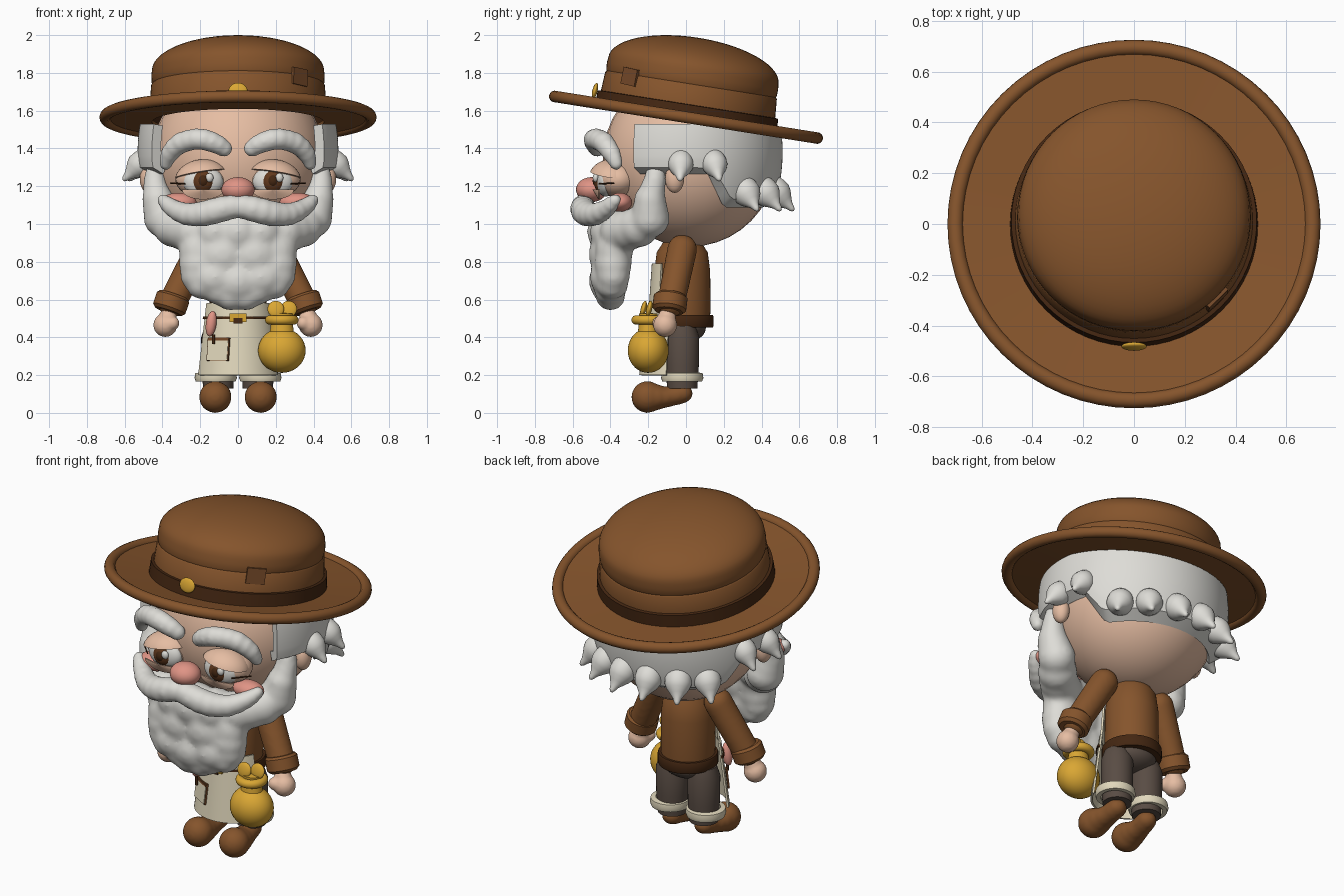
import bpy, bmesh, math
from math import sin, cos, radians, pi, sqrt
from mathutils import Matrix, Vector

if "Cube" in bpy.data.objects:
    bpy.data.objects.remove(bpy.data.objects["Cube"])

def mat(name, r, g, b):
    m = bpy.data.materials.new(name)
    m.diffuse_color = (r, g, b, 1)
    m.use_nodes = True
    m.node_tree.nodes["Principled BSDF"].inputs["Base Color"].default_value = m.diffuse_color
    return m

BROWN = mat("leather_brown", .235, .089, .025)
PATCH = mat("patch_brown", .18, .068, .022)
DARK = mat("dark_brown", .058, .02, .006)
SKIN = mat("skin", .79, .51, .365)
WHITE = mat("white_hair", .73, .72, .68)
PINK = mat("pink", .74, .295, .235)
BEIGE = mat("beige_cloth", .75, .68, .50)
GREY = mat("trouser_grey", .10, .073, .058)
GOLD = mat("gold", .70, .385, .034)
IRIS = mat("iris_brown", .12, .04, .012)

def T(x, y, z): return Matrix.Translation((x, y, z))
def R(deg, ax): return Matrix.Rotation(radians(deg), 4, ax)
def S(x, y, z): return Matrix.Diagonal((x, y, z, 1))

def finish(name, bm, col):
    bmesh.ops.recalc_face_normals(bm, faces=bm.faces[:])
    me = bpy.data.meshes.new(name)
    bm.to_mesh(me); bm.free()
    me.materials.append(col)
    ob = bpy.data.objects.new(name, me)
    bpy.context.collection.objects.link(ob)
    return ob

def ball(name, c, s, col, rot=Matrix.Identity(4), cut=None):
    """Ellipsoid, optionally keeping only the part above a (point, normal) plane."""
    bm = bmesh.new()
    bmesh.ops.create_uvsphere(bm, u_segments=32, v_segments=20, radius=1, matrix=T(*c) @ rot @ S(*s))
    if cut:
        res = bmesh.ops.bisect_plane(bm, geom=bm.verts[:] + bm.edges[:] + bm.faces[:], plane_co=cut[0], plane_no=cut[1], clear_inner=True)
        bmesh.ops.contextual_create(bm, geom=[e for e in res['geom_cut'] if isinstance(e, bmesh.types.BMEdge)])
    return finish(name, bm, col)

def box(name, m, s, col):
    bm = bmesh.new()
    bmesh.ops.create_cube(bm, size=1, matrix=m @ S(*s))
    return finish(name, bm, col)

def spin(bm, prof, m, n=48, closed=False):
    """Revolve an (r, z) profile around the local z axis."""
    rings = []
    for r, z in prof:
        if r < 1e-5:
            rings.append([bm.verts.new(m @ Vector((0, 0, z)))] * n)
        else:
            rings.append([bm.verts.new(m @ Vector((r * cos(2 * pi * i / n), r * sin(2 * pi * i / n), z))) for i in range(n)])
    for a, b in zip(rings, rings[1:] + rings[:1] if closed else rings[1:]):
        for i in range(n):
            j = (i + 1) % n
            vs = list(dict.fromkeys((a[i], a[j], b[j], b[i])))
            if len(vs) > 2: bm.faces.new(vs)

def lathe(name, prof, col, m=Matrix.Identity(4), n=48, closed=False):
    bm = bmesh.new()
    spin(bm, prof, m, n, closed)
    return finish(name, bm, col)

def ring(name, R0, r, col, m, k=14):
    return lathe(name, [(R0 + r * cos(2 * pi * i / k), r * sin(2 * pi * i / k)) for i in range(k)], col, m, 64, True)

def along(a, b):
    """Matrix with its origin at a and local z pointing to b."""
    a, b = Vector(a), Vector(b)
    return Matrix.Translation(a) @ (b - a).to_track_quat('Z', 'Y').to_matrix().to_4x4()

def blob(name, balls, col, voxel=.014, smooth=6, mirror=False):
    """Melt (x, y, z, rx, ry, rz) lumps into one soft form."""
    bm = bmesh.new()
    for x, y, z, *r in balls:
        for sx in ((1, -1) if mirror and x else (1,)):
            r3 = r if len(r) == 3 else r * 3
            bmesh.ops.create_icosphere(bm, subdivisions=3, radius=1, matrix=T(sx * x, y, z) @ S(*r3))
    ob = finish(name, bm, col)
    md = ob.modifiers.new("melt", 'REMESH')
    md.mode, md.voxel_size, md.use_smooth_shade = 'VOXEL', voxel, True
    md = ob.modifiers.new("soften", 'SMOOTH')
    md.iterations, md.factor = smooth, .5
    return ob

def shell(name, f, a0, a1, n, m, thick, col):
    """Curved sheet: f(angle from front in degrees, height 0..1) gives a point."""
    bm = bmesh.new()
    g = [[bm.verts.new(f(a0 + (a1 - a0) * i / n, j / m)) for j in range(m + 1)] for i in range(n + 1)]
    for i in range(n):
        for j in range(m):
            bm.faces.new((g[i][j], g[i + 1][j], g[i + 1][j + 1], g[i][j + 1]))
    ob = finish(name, bm, col)
    md = ob.modifiers.new("thick", 'SOLIDIFY')
    md.thickness, md.offset = thick, 0
    return ob

# ---- hat, tilted backwards
HAT = T(0, 0, 1.565) @ R(-9, 'X')
dome = [(.456 * cos(t * pi / 28), .25 + .176 * sin(t * pi / 28)) for t in range(15)]
lathe("hat_crown", [(.47, -.01), (.467, .07), (.46, .17), (.454, .178), (.457, .186), (.459, .22)] + dome[:-1] + [(0, .426)], BROWN, HAT, 64)
lathe("hat_band", [(.46, -.01), (.488, -.01), (.483, .068), (.45, .072)], DARK, HAT, 64, True)
lathe("hat_brim", [(.455, -.027), (.70, -.01), (.70, .012), (.455, -.005)], BROWN, HAT, 64, True)
ring("hat_brim_edge", .703, .031, BROWN, HAT)
box("hat_patch", HAT @ R(45, 'Z') @ T(0, -.455, .165) @ R(3, 'Y'), (.105, .03, .09), PATCH)
ball("hat_buckle", HAT @ Vector((0, -.498, .064)), (.05, .014, .042), GOLD, R(-14, 'X'))

# ---- head and hair
ball("head", (0, .02, 1.345), (.46, .46, .465), SKIN)

def hair(a, t):
    k = min(1, max(0, (min(a, 360 - a) - 108) / 14))
    p = Vector((sin(radians(a)), -cos(radians(a)), 0))
    lo = 1.29 - .18 * k
    z = lo + (min(1.525, 1.535 - .079 * p.y) - lo) * t
    r = .494 * sqrt(1 - ((z - 1.38) / .66) ** 2) - (.05 if t < .01 else 0)
    return Vector((p.x * (r + .01), p.y * r - .01, z))
shell("hair", hair, 59, 301, 90, 10, .055, WHITE)

bm = bmesh.new()
for a in (87, 107, 131, 150, 170):
    for s in (1, -1):
        d = Vector((s * sin(radians(a)), -cos(radians(a)), 0))
        low = a > 120
        top = d * (.445 if low else .48) + Vector((0, 0, 1.21 if low else 1.355))
        tip = d * (.58 if low else .61) + Vector((0, 0, 1.07 if low else 1.23))
        L, w = (tip - top).length, 1.12 if low else 1
        spin(bm, [(0, -.04), (.038 * w, -.03), (.058 * w, 0), (.066 * w, .04), (.066 * w, L * .38), (.056 * w, L * .52),
                  (.038 * w, L * .66), (.024, L * .8), (.016, L * .92), (.009, L * .98), (0, L)], along(top, tip), 24)
finish("hair_tufts", bm, WHITE)

# ---- face
ball("nose", (0, -.50, 1.182), (.088, .082, .066), PINK)
for s, side in ((1, "left"), (-1, "right")):
    x = .185 * s
    ball(side + "_ear", (.475 * s, -.06, 1.24), (.045, .05, .075), SKIN)
    ball(side + "_cheek", (.315 * s, -.35, 1.115), (.095, .065, .05), PINK)
    ball(side + "_eye_socket", (x + .008 * s, -.36, 1.235), (.138, .108, .095), SKIN)
    ball(side + "_eye", (x, -.425, 1.225), (.106, .05, .08), WHITE)
    ball(side + "_iris", (x, -.438, 1.225), (.064, .05, .064), IRIS)
    ball(side + "_pupil", (x, -.46, 1.228), (.034, .034, .038), DARK)
    ball(side + "_eye_glint", (x + .034, -.478, 1.245), (.021, .016, .024), WHITE)
    ball(side + "_eyelid", (x + .008 * s, -.395, 1.238), (.142, .122, .104), SKIN, R(8 * s, 'Y'),
         ((x, -.4, 1.268), (.16 * s, .12, 1)))
    # half-moon spectacles
    shell(side + "_lens", lambda a, t: Vector((x + .11 * t * sin(radians(a)), -.49 + .03 * t, 1.182 - .05 * t * cos(radians(a)))), -90, 90, 20, 2, .008, SKIN)
    temple = along((.28 * s, -.46, 1.212), (.36 * s, -.38, 1.217))
    lathe(side + "_temple", [(0, 0), (.004, 0), (.004, .11), (0, .11)], DARK, temple, 8)
    blob(side + "_eyebrow", [(s * bx, by, bz, r) for bx, by, bz, r in
         ((.075, -.47, 1.40, .046), (.105, -.48, 1.42, .052), (.14, -.485, 1.435, .056), (.18, -.485, 1.447, .058),
          (.22, -.475, 1.45, .058), (.26, -.455, 1.443, .058), (.30, -.435, 1.43, .058), (.335, -.415, 1.405, .054),
          (.36, -.395, 1.375, .05), (.375, -.38, 1.345, .042), (.382, -.37, 1.32, .036))], WHITE, .011, 10)

# ---- moustache and beard
blob("moustache", [(.03, -.545, 1.09, .066), (.08, -.545, 1.08, .07), (.13, -.54, 1.067, .071), (.18, -.525, 1.055, .07),
                   (.225, -.505, 1.05, .066), (.27, -.48, 1.052, .062), (.31, -.45, 1.065, .057), (.345, -.42, 1.083, .05),
                   (.372, -.398, 1.103, .044), (.395, -.375, 1.125, .035)], WHITE, .012, 10, True)
blob("beard", [(.44, -.16, 1.27, .055), (.44, -.165, 1.23, .062), (.437, -.175, 1.19, .068), (.425, -.19, 1.13, .085),
               (.41, -.19, 1.08, .095), (.395, -.19, 1.03, .105), (.34, -.25, .985, .11), (.29, -.30, .97, .11),
               (.24, -.34, .96, .115), (.12, -.39, .96, .12), (0, -.40, .96, .125), (.20, -.38, .86, .115, .10, .12),
               (.08, -.40, .84, .15, .115, .14), (.205, -.385, .79, .11, .10, .10), (.215, -.385, .73, .092, .09, .09),
               (.12, -.405, .72, .13, .105, .11), (0, -.41, .70, .13, .105, .12), (.19, -.39, .675, .085, .085, .075),
               (.10, -.40, .645, .085, .085, .075), (.04, -.40, .62, .085, .08, .08)], WHITE, .015, 12, True)

# ---- torso, belt, apron
lathe("jacket", [(0, .47), (.145, .47), (.15, .55), (.148, .75), (.135, .85), (.09, .92), (0, .93)], BROWN, T(0, -.02, 0))
lathe("belt", [(.12, .452), (.162, .452), (.166, .46), (.166, .51), (.162, .518), (.12, .518)], DARK, T(0, -.02, 0), 48, True)
ball("hips", (0, -.02, .45), (.14, .125, .08), GREY)
def cone(r0, r1, z0, z1):
    def f(a, t):
        r = r0 + (r1 - r0) * t
        return Vector((r * sin(radians(a)), -.02 - r * cos(radians(a)), z0 + (z1 - z0) * t))
    return f
shell("apron_skirt", cone(.222, .175, .20, .58), -68, 68, 28, 4, .012, BEIGE)
shell("apron_bib", cone(.17, .155, .57, .79), -46, 46, 20, 2, .012, BEIGE)
shell("apron_tie", cone(.193, .191, .496, .51), -70, 70, 28, 1, .012, DARK)
box("buckle", T(0, -.216, .503), (.092, .016, .044), GOLD)
box("buckle_hole", T(0, -.224, .488), (.045, .01, .03), DARK)
POCKET = T(0, -.02, .337) @ R(-30, 'Z') @ T(0, -.208, 0) @ R(-7, 'X')
box("pocket_seam", POCKET, (.132, .01, .122), PATCH)
box("pocket", POCKET @ T(0, -.003, -.002), (.122, .01, .112), BEIGE)
box("pocket_hem", POCKET @ T(0, -.005, .05), (.13, .012, .01), PATCH)
ball("brush_head", (-.142, -.19, .472), (.028, .028, .068), PINK, R(8, 'Y'))
lathe("brush_handle", [(0, 0), (.008, 0), (.008, .05), (0, .05)], DARK, T(-.13, -.208, .365), 10)

# ---- arms, legs and shoes
for s, side in ((1, "left"), (-1, "right")):
    blob(side + "_sleeve", [(s * (.2 + .15 * t / 16), -.02 - .06 * t / 16, .865 - .285 * t / 16, .08 - .005 * t / 16) for t in range(17)], BROWN, .012, 8)
    lathe(side + "_cuff", [(0, -.048), (.074, -.048), (.09, -.032), (.09, .032), (.078, .045), (0, .045)], BROWN,
          along((.354 * s, -.085, .582), (.314 * s, -.07, .70)), 32)
    blob(side + "_hand", [(.385 * s, -.11, .465, .064), (.37 * s, -.10, .51, .047), (.345 * s, -.145, .475, .036)], SKIN, .01, 3)
    lathe(side + "_leg", [(0, .13), (.08, .13), (.088, .25), (.09, .40), (.07, .46), (0, .46)], GREY, T(.105 * s, -.02, 0), 32)
    lathe(side + "_trouser_cuff", [(.08, .165), (.105, .165), (.112, .185), (.108, .21), (.08, .215)], BEIGE, T(.118 * s, -.02, 0), 40, True)
    blob(side + "_shoe", [(.12 * s, -.205, .084, .087, .085, .085), (.118 * s, -.165, .083, .08, .08, .07),
                          (.115 * s, -.12, .083, .07, .07, .058), (.113 * s, -.085, .088, .062, .06, .055),
                          (.11 * s, -.05, .095, .06, .06, .054), (.107 * s, -.022, .103, .058, .058, .053)], BROWN, .011, 8)

# ---- money pouch
belly = [(.126 * sin(t * pi / 18), .33 - .118 * cos(t * pi / 18)) for t in range(16)]
lathe("pouch", [(0, .212)] + belly[1:] + [(.06, .455), (.055, .49), (.058, .525), (0, .53)], GOLD, T(.232, -.2, 0) @ S(1, .86, 1), 40)
ring("pouch_cord", .064, .025, GOLD, T(.232, -.2, .492))
for x, y, rot in ((.2, -.225, -14), (.268, -.195, -14)):
    ball("pouch_frill", (x, y, .55), (.044, .015, .044), GOLD, R(rot, 'X'))

# ---- bake modifiers, then smooth rounded surfaces and keep edges crisp
bpy.ops.object.select_all(action='SELECT')
bpy.context.view_layer.objects.active = bpy.context.selected_objects[0]
bpy.ops.object.convert(target='MESH')
bpy.ops.object.shade_smooth_by_angle(angle=radians(40))
